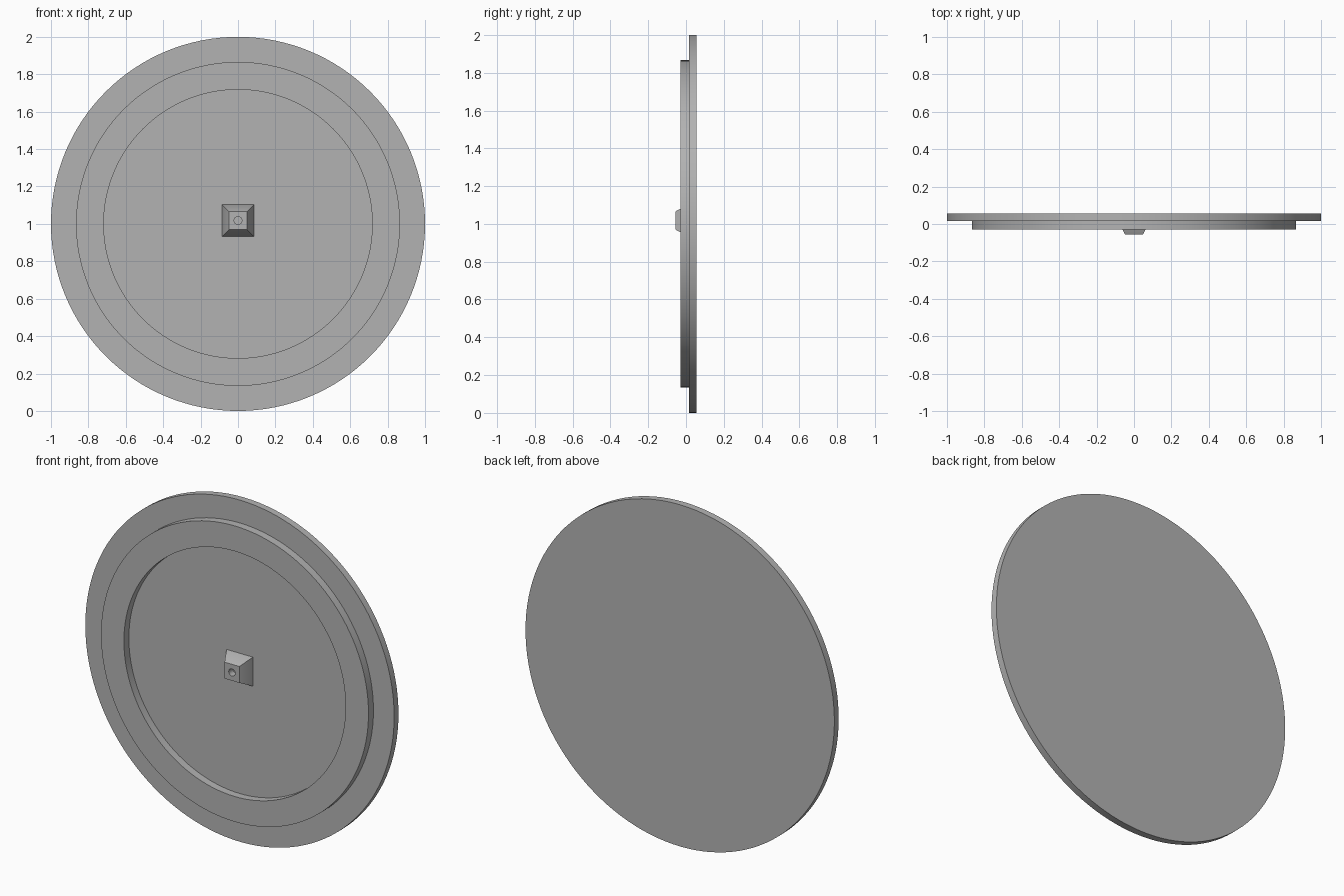
import bpy, bmesh
from math import sin, cos, pi, radians

cube = bpy.data.objects.get("Cube")
if cube:
    bpy.data.objects.remove(cube, do_unlink=True)

grey = bpy.data.materials.new("plain grey")
grey.use_nodes = True
grey.diffuse_color = (0.45, 0.45, 0.45, 1)
bsdf = next(n for n in grey.node_tree.nodes if n.type == 'BSDF_PRINCIPLED')
bsdf.inputs["Base Color"].default_value = (0.45, 0.45, 0.45, 1)


def loft(name, loops, sides, centre_z, closed=False):
    """Join loops (half width, y, is_square) around the y axis; cap or close the ends."""
    bm = bmesh.new()
    rings = []
    for size, y, square in loops:
        ring = []
        for i in range(sides):
            a = 2 * pi * i / sides
            x, z = cos(a), sin(a)
            r = size / max(abs(x), abs(z)) if square else size
            ring.append(bm.verts.new((r * x, y, centre_z + r * z)))
        rings.append(ring)
    pairs = list(zip(rings, rings[1:]))
    if closed:
        pairs.append((rings[-1], rings[0]))
    else:
        bm.faces.new(rings[0])
        bm.faces.new(rings[-1])
    for a, b in pairs:
        for i in range(sides):
            j = (i + 1) % sides
            bm.faces.new((a[i], a[j], b[j], b[i]))
    bmesh.ops.recalc_face_normals(bm, faces=bm.faces)
    mesh = bpy.data.meshes.new(name)
    bm.to_mesh(mesh)
    bm.free()
    mesh.materials.append(grey)
    obj = bpy.data.objects.new(name, mesh)
    bpy.context.collection.objects.link(obj)
    bpy.ops.object.select_all(action='DESELECT')
    obj.select_set(True)
    bpy.context.view_layer.objects.active = obj
    bpy.ops.object.shade_smooth_by_angle(angle=radians(30))
    return obj


BACK, FACE, RIM, TIP = 0.056, 0.016, -0.03, -0.056

# Wide backing disc
loft("backing_disc", [(1, BACK, False), (1, FACE, False)], 128, 1)

# Raised ring, set slightly into the disc
root = FACE + 0.01
loft("raised_ring", [(0.866, root, False), (0.866, RIM, False),
                     (0.718, RIM, False), (0.718, root, False)], 128, 1, closed=True)

# Tapered square boss with a round blind hole
loft("centre_boss", [(0.085, FACE + 0.005, True), (0.085, FACE, True),
                     (0.048, TIP, True), (0.021, TIP, False),
                     (0.021, TIP + 0.04, False)], 32, 1.018)
